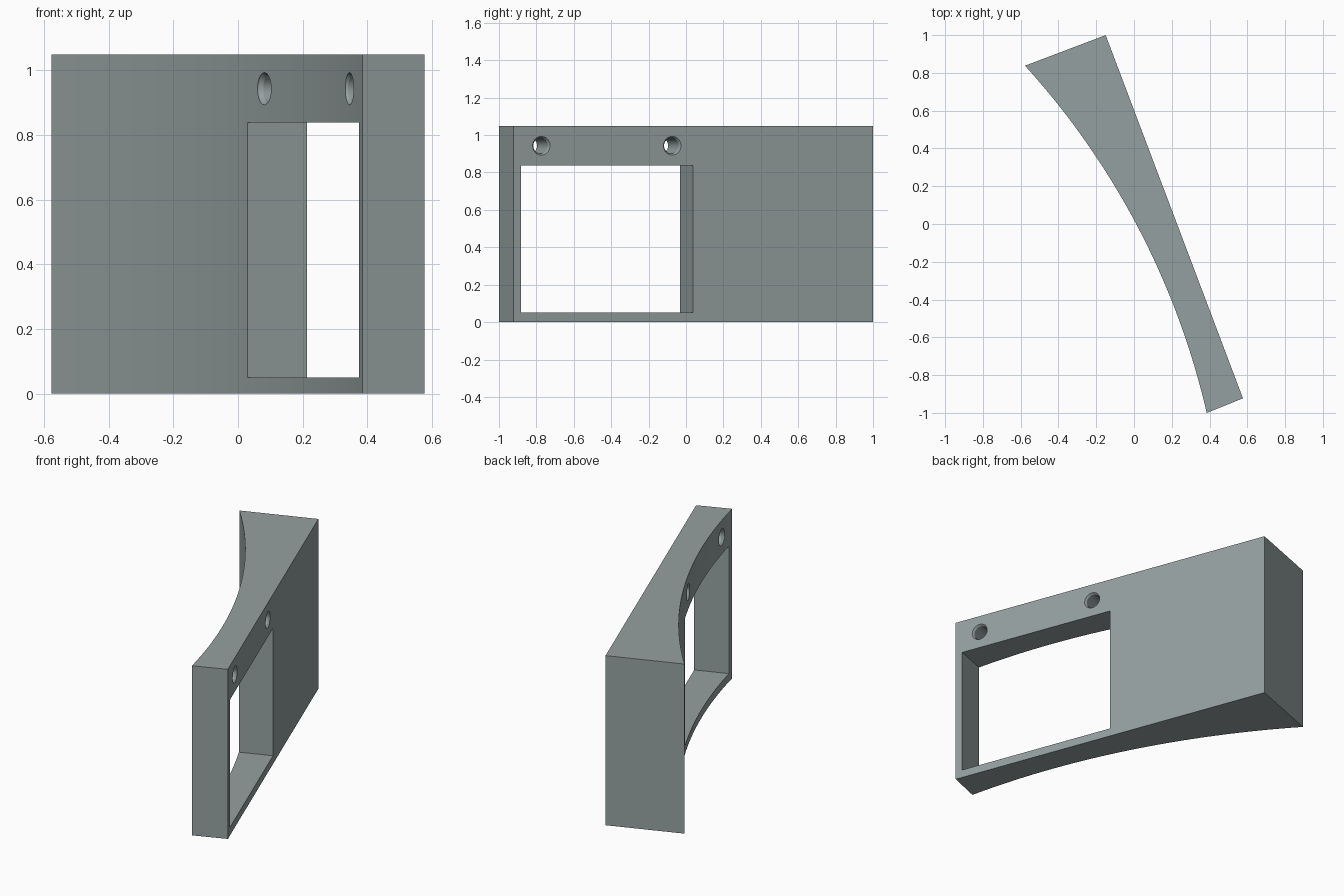
import bpy, bmesh, math
from mathutils import Vector, Matrix

if "Cube" in bpy.data.objects:
    bpy.data.objects.remove(bpy.data.objects["Cube"])

HEIGHT = 1.048
A, B = Vector((-0.577, 0.838)), Vector((-0.15, 1.0))
C, D = Vector((0.577, -0.923)), Vector((0.385, -1.0))
SAG = 0.133                                   # depth of the curved face
U = (B - C).normalized()                      # along the flat face
V = Vector((U.y, -U.x))                       # out of the flat face

mat = bpy.data.materials.new("slate grey")
mat.diffuse_color = (0.30, 0.35, 0.35, 1)
mat.use_nodes = True
mat.node_tree.nodes["Principled BSDF"].inputs["Base Color"].default_value = mat.diffuse_color


def make(name, bm):
    bmesh.ops.recalc_face_normals(bm, faces=bm.faces)
    me = bpy.data.meshes.new(name)
    bm.to_mesh(me)
    bm.free()
    me.materials.append(mat)
    ob = bpy.data.objects.new(name, me)
    bpy.context.collection.objects.link(ob)
    return ob


def prism(name, outline, z0, z1):
    bm = bmesh.new()
    face = bm.faces.new([bm.verts.new((p.x, p.y, z0)) for p in outline])
    ext = bmesh.ops.extrude_face_region(bm, geom=[face])["geom"]
    bmesh.ops.translate(bm, vec=(0, 0, z1 - z0),
                        verts=[g for g in ext if isinstance(g, bmesh.types.BMVert)])
    return make(name, bm)


def flat(s, t):
    """Point s along the flat face, t in front of it."""
    return C + U * s + V * t


def arc_points(p, q, sag, n):
    """Circular arc from p to q, bulging toward the flat face."""
    mid, half = (p + q) / 2, (q - p).length / 2
    along = (q - p).normalized()
    out = Vector((-along.y, along.x))
    r = (half ** 2 + sag ** 2) / (2 * sag)
    sweep = math.asin(half / r)
    centre = mid + out * (sag - r)
    return [centre + along * r * math.sin(a) + out * r * math.cos(a)
            for a in (sweep * (2 * i / n - 1) for i in range(n + 1))]


def front_depth(s, arc):
    """Thickness of the body at s along the flat face."""
    for p, q in zip(arc, arc[1:]):
        a, b = (p - C).dot(U), (q - C).dot(U)
        if min(a, b) <= s <= max(a, b):
            return -((p - C).lerp(q - C, (s - a) / (b - a))).dot(V)


def hole_cutter(s, z, depth):
    """Drilled hole with a small chamfer at both mouths."""
    rings = [(0.1, 0.05), (0.0, 0.05), (-0.012, 0.042),
             (-depth + 0.012, 0.042), (-depth, 0.05), (-depth - 0.1, 0.05)]
    bm = bmesh.new()
    n, loops = 32, []
    for t, r in rings:
        loop = []
        for i in range(n):
            a = math.tau * i / n
            p = flat(s + r * math.cos(a), t)
            loop.append(bm.verts.new((p.x, p.y, z + r * math.sin(a))))
        loops.append(loop)
    for l0, l1 in zip(loops, loops[1:]):
        for i in range(n):
            j = (i + 1) % n
            bm.faces.new((l0[i], l0[j], l1[j], l1[i]))
    bm.faces.new(loops[0])
    bm.faces.new(loops[-1])
    return make("hole_cutter", bm)


# Wedge body with one flat and one concave face
arc = arc_points(A, D, SAG, 48)
body = prism("curved_bracket", arc + [C, B], 0, HEIGHT)

# Rectangular window and two screw holes above it
window = [flat(0.043, 0.2), flat(1.026, 0.2), flat(1.026, -0.6), flat(0.043, -0.6)]
cutters = [prism("window_cutter", window, 0.05, 0.838)]
cutters += [hole_cutter(s, 0.943, front_depth(s, arc)) for s in (0.16, 0.908)]

bpy.context.view_layer.objects.active = body
for cutter in cutters:
    cutter.hide_render = True
    mod = body.modifiers.new("cut", "BOOLEAN")
    mod.operation, mod.solver, mod.object = "DIFFERENCE", "EXACT", cutter
    bpy.ops.object.modifier_apply(modifier=mod.name)
    bpy.data.objects.remove(cutter)

body.select_set(True)
bpy.ops.object.shade_smooth_by_angle(angle=math.radians(25))
